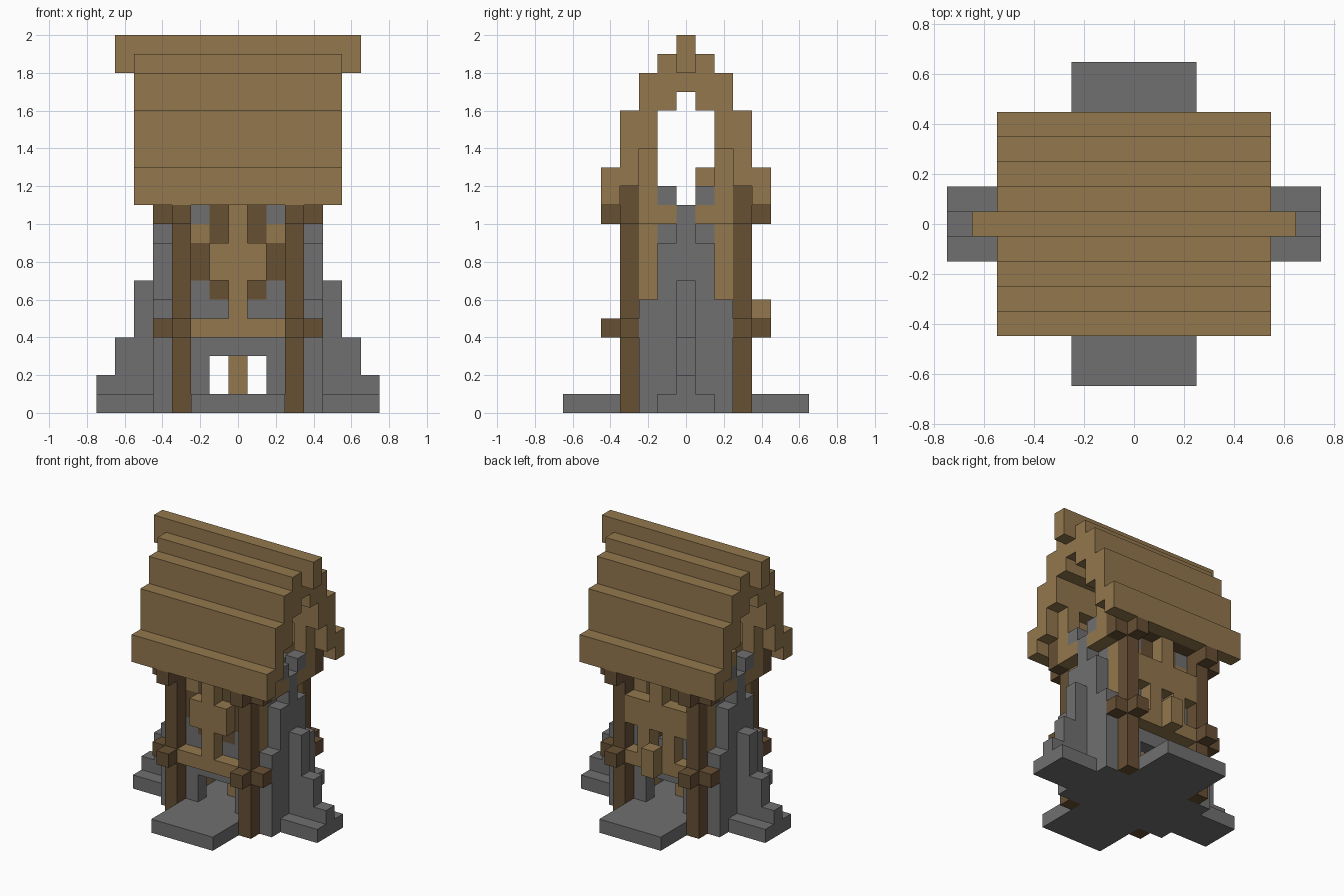
import bpy
import bmesh
from itertools import product

CELL = 0.1

default_cube = bpy.data.objects.get("Cube")
if default_cube:
    bpy.data.objects.remove(default_cube, do_unlink=True)


def make_material(name, red, green, blue):
    material = bpy.data.materials.new(name)
    material.use_nodes = True
    colour = (red, green, blue, 1)
    material.diffuse_color = colour
    material.node_tree.nodes["Principled BSDF"].inputs["Base Color"].default_value = colour
    return material


stone = make_material("grey stone", .165, .162, .16)
plank = make_material("tan plank", .29, .185, .075)
timber = make_material("dark timber", .135, .08, .034)


def add_box(mesh, low, high):
    corners = [mesh.verts.new([axis[pick] * CELL for axis, pick in zip(zip(low, high), picks)])
               for picks in product((0, 1), repeat=3)]
    for ring in ((0, 1, 3, 2), (4, 6, 7, 5), (0, 4, 5, 1), (2, 3, 7, 6), (0, 2, 6, 4), (1, 5, 7, 3)):
        mesh.faces.new([corners[index] for index in ring])


def part(name, material, across, depth, height, mirror=""):
    """Block spanning whole cells in x and y, and layer edges in z."""
    mesh = bmesh.new()
    x_signs = (1, -1) if "x" in mirror else (1,)
    y_signs = (1, -1) if "y" in mirror else (1,)
    for sx, sy in product(x_signs, y_signs):
        xs = sorted(sx * cell for cell in across)
        ys = sorted(sy * cell for cell in depth)
        add_box(mesh, (xs[0] - .5, ys[0] - .5, height[0]), (xs[1] + .5, ys[1] + .5, height[1]))
    bmesh.ops.recalc_face_normals(mesh, faces=mesh.faces)
    data = bpy.data.meshes.new(name)
    mesh.to_mesh(data)
    mesh.free()
    data.materials.append(material)
    bpy.context.collection.objects.link(bpy.data.objects.new(name, data))


# Cross-shaped foundation
part("entrance_slab", stone, (-2, 2), (-6, 6), (0, 1))
part("side_slab", stone, (-4, 4), (-2, 2), (0, 1))
part("buttress_slab", stone, (5, 7), (-1, 1), (0, 1), "x")

# Corner posts with projecting beam ends
part("corner_posts", timber, (3, 3), (3, 3), (0, 11), "xy")
for label, bottom in (("lower", 4), ("upper", 10)):
    part(label + "_side_beam_ends", timber, (4, 4), (3, 3), (bottom, bottom + 1), "xy")
    part(label + "_front_beam_ends", timber, (3, 3), (4, 4), (bottom, bottom + 1), "xy")
part("eave_beams", timber, (-4, 4), (3, 3), (11, 12), "y")

# Side walls
part("side_wall_stone", stone, (3, 3), (1, 2), (1, 6), "xy")
part("side_wall_stud", plank, (3, 3), (0, 0), (1, 4), "x")
part("side_wall_core", stone, (3, 3), (0, 0), (4, 10), "x")
part("side_wall_upper_stone", stone, (3, 3), (1, 1), (6, 10), "xy")
part("side_wall_planks", plank, (3, 3), (2, 2), (6, 10), "xy")

# Stepped stone buttresses
part("buttress_base", stone, (4, 4), (-2, 2), (1, 6), "x")
part("buttress_middle", stone, (4, 4), (-1, 1), (6, 9), "x")
part("buttress_top", stone, (4, 4), (0, 0), (9, 11), "x")
for cell, top in ((5, 7), (6, 4), (7, 2)):
    part("buttress_step", stone, (cell, cell), (0, 0), (1, top), "x")

# Gable brackets
part("gable_bracket", plank, (4, 4), (1, 2), (10, 11), "xy")
part("gable_upright", plank, (4, 4), (2, 2), (11, 14), "xy")
part("gable_stone", stone, (4, 4), (1, 1), (11, 12), "xy")
part("gable_peg", plank, (-4, -4), (1, 1), (12, 13))

# Doorways and inner wall layer, front and back
part("door_jambs", stone, (2, 2), (2, 2), (1, 4), "xy")
part("door_lintel", stone, (-1, 1), (2, 2), (3, 4), "y")
part("wall_stone_course", stone, (-2, 2), (2, 2), (4, 6), "y")
part("wall_stone_ends", stone, (2, 2), (2, 2), (6, 7), "xy")
part("window_sill", timber, (1, 1), (2, 2), (6, 7), "xy")
part("wall_timber", timber, (2, 2), (2, 2), (7, 9), "xy")
part("window_head", timber, (1, 1), (2, 2), (9, 11), "xy")
part("wall_plank_ends", plank, (2, 2), (2, 2), (9, 10), "xy")
part("wall_top_stone", stone, (2, 2), (2, 2), (10, 11), "xy")
part("central_pillar", plank, (0, 0), (0, 0), (1, 11))

# Outer framing
part("cross_beam", plank, (-2, 2), (3, 3), (4, 5), "y")
part("front_stud", plank, (0, 0), (-3, -3), (5, 11))
part("front_panel", plank, (1, 1), (-3, -3), (7, 9), "x")
part("back_panel", plank, (-2, 2), (3, 3), (7, 9))
part("back_panel_lower", plank, (1, 1), (3, 3), (5, 7), "x")
part("back_stud", plank, (0, 0), (3, 3), (9, 11))
part("back_bracket", plank, (0, 0), (4, 4), (4, 6))

# Stepped roof shell, open at both gables
for cell, bottom, top in ((4, 11, 13), (3, 12, 16), (2, 14, 18), (1, 16, 19)):
    part("roof_step", plank, (-5, 5), (cell, cell), (bottom, top), "y")
part("roof_crown", plank, (-5, 5), (0, 0), (17, 18))
part("roof_ridge", plank, (-6, 6), (0, 0), (18, 20))
